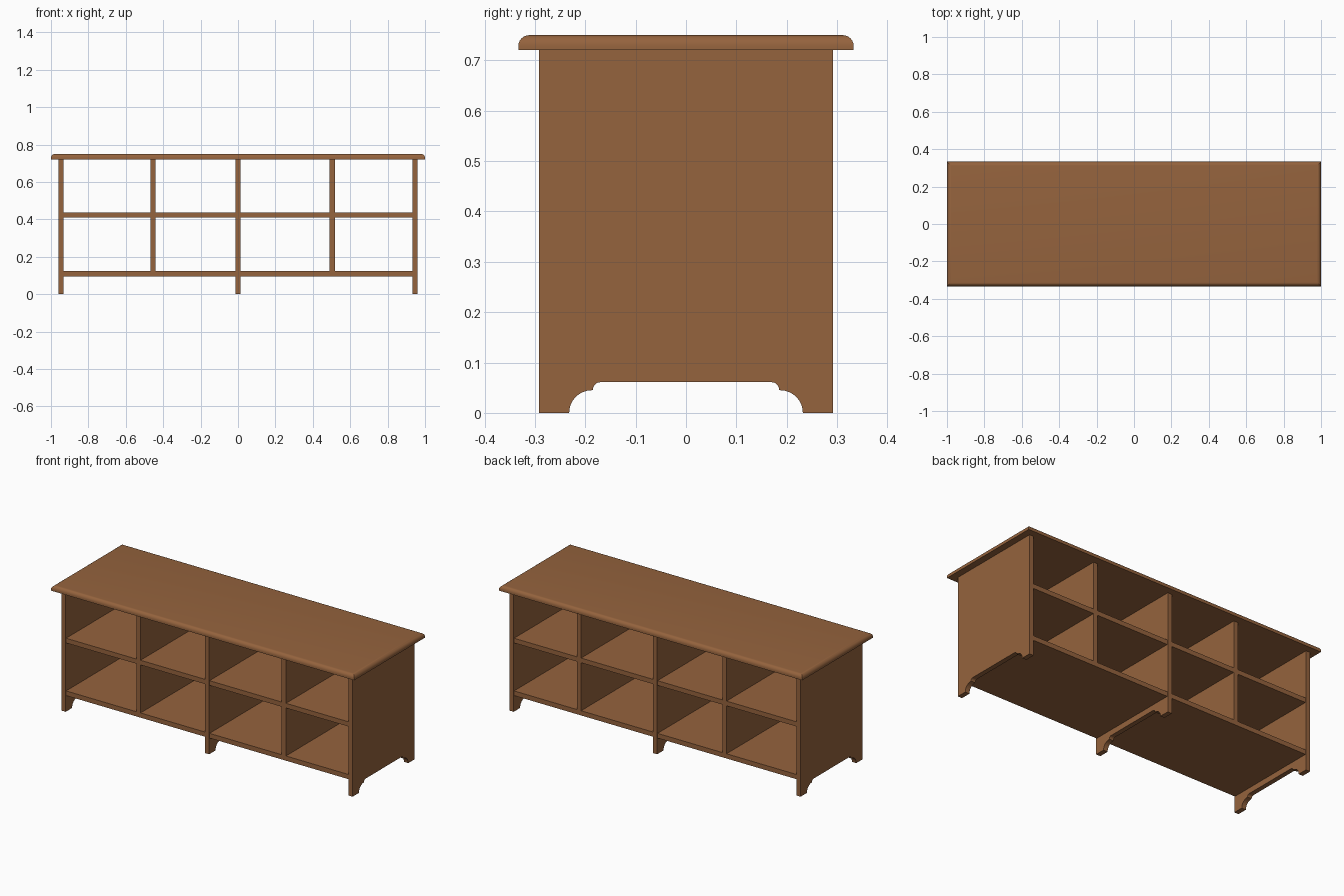
import bpy, bmesh, math

if "Cube" in bpy.data.objects:
    bpy.data.objects.remove(bpy.data.objects["Cube"])

T = 0.028            # board thickness
D = 0.292            # half depth of the carcass
TOP_Z = 0.72         # underside of the top board
SIDE = 0.96          # outer face of the end panels

wood = bpy.data.materials.new("wood")
wood.diffuse_color = (0.30, 0.125, 0.047, 1)
wood.use_nodes = True
wood.node_tree.nodes["Principled BSDF"].inputs["Base Color"].default_value = wood.diffuse_color


def finish(bm, name):
    bmesh.ops.recalc_face_normals(bm, faces=bm.faces[:])
    me = bpy.data.meshes.new(name)
    bm.to_mesh(me)
    bm.free()
    me.materials.append(wood)
    ob = bpy.data.objects.new(name, me)
    bpy.context.collection.objects.link(ob)
    return ob


def box_bm(x0, x1, y0, y1, z0, z1):
    bm = bmesh.new()
    bmesh.ops.create_cube(bm, size=1)
    for v in bm.verts:
        v.co = (x1 if v.co.x > 0 else x0,
                y1 if v.co.y > 0 else y0,
                z1 if v.co.z > 0 else z0)
    return bm


def arc(cy, cz, r, n):
    # quarter circle from the outer side (+y) up to the top
    return [(cy + r * math.cos(i / n * math.pi / 2),
             cz + r * math.sin(i / n * math.pi / 2)) for i in range(n + 1)]


def panel(name, x0):
    # upright board with a stepped, scooped foot cut-out
    half = [(D, TOP_Z), (D, 0)] + arc(0.187, 0, 0.045, 8)
    half += arc(0.170, 0.046, 0.015, 5)
    outline = half + [(-y, z) for y, z in reversed(half)]
    bm = bmesh.new()
    face = bm.faces.new([bm.verts.new((x0, y, z)) for y, z in outline])
    ext = bmesh.ops.extrude_face_region(bm, geom=[face])
    moved = [g for g in ext["geom"] if isinstance(g, bmesh.types.BMVert)]
    bmesh.ops.translate(bm, verts=moved, vec=(T, 0, 0))
    return finish(bm, name)


def smooth(ob):
    bpy.ops.object.select_all(action='DESELECT')
    ob.select_set(True)
    bpy.context.view_layer.objects.active = ob
    bpy.ops.object.shade_smooth_by_angle(angle=math.radians(30))


# Top board with rounded upper edges
bm = box_bm(-1, 1, -0.333, 0.333, TOP_Z, 0.75)
upper = [e for e in bm.edges if all(v.co.z > 0.74 for v in e.verts)]
bmesh.ops.bevel(bm, geom=upper, offset=0.022, segments=6, profile=0.5,
                affect='EDGES')
smooth(finish(bm, "top_board"))

# Three uprights with feet
for name, x0 in (("left_panel", -SIDE), ("centre_panel", -T / 2),
                 ("right_panel", SIDE - T)):
    smooth(panel(name, x0))

# Shelves and dividers in each bay
SHELVES = (("bottom_shelf", 0.095), ("middle_shelf", 0.409))
BAYS = (("left", -SIDE + T, -T / 2, -0.469), ("right", T / 2, SIDE - T, 0.490))
d = D - 0.004
for side, x0, x1, xd in BAYS:
    for name, z in SHELVES:
        finish(box_bm(x0, x1, -d, d, z, z + T), f"{side}_{name}")
    for name, z0, z1 in (("lower_divider", 0.095 + T, 0.409),
                         ("upper_divider", 0.409 + T, TOP_Z)):
        finish(box_bm(xd, xd + T, -d, d, z0, z1), f"{side}_{name}")
